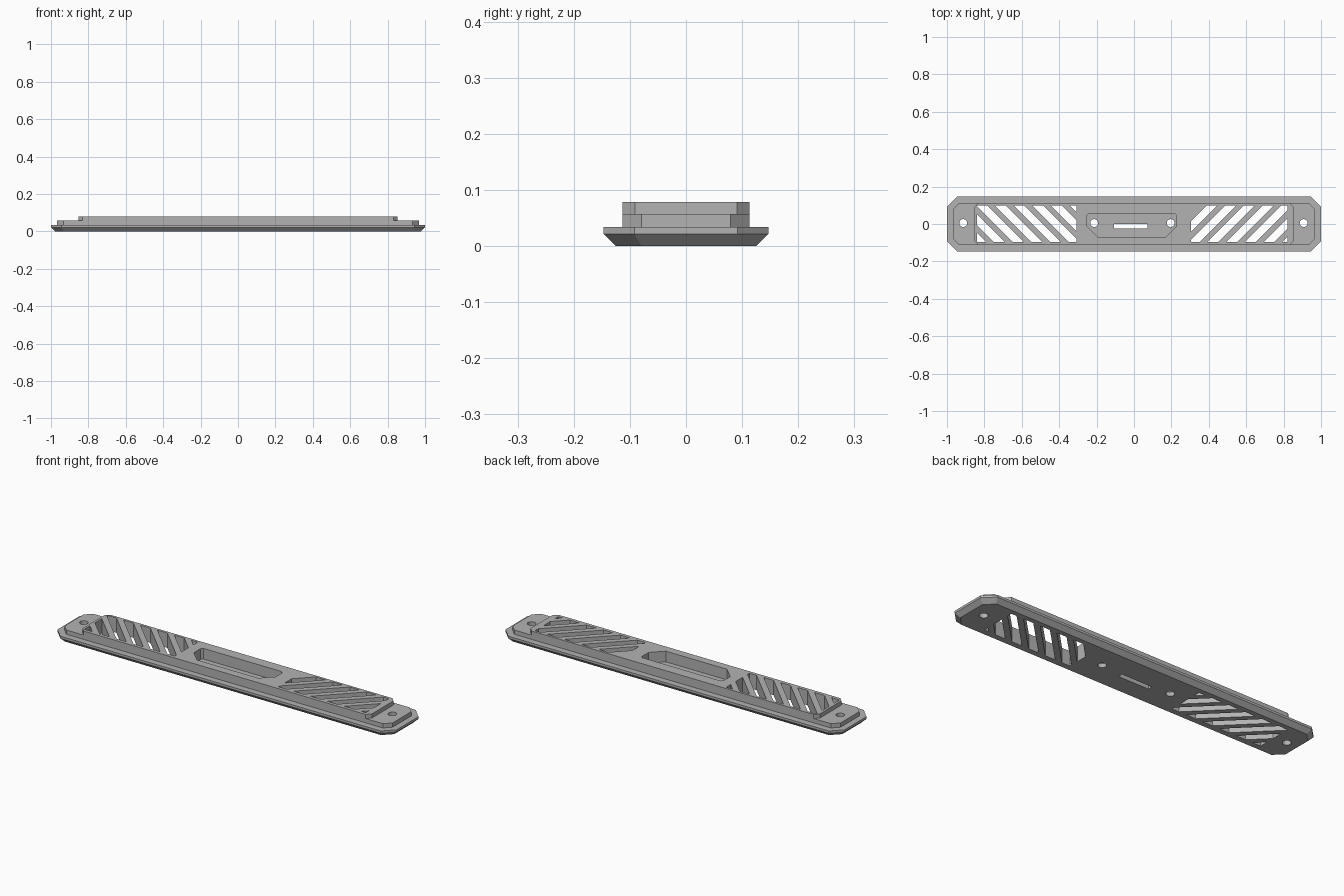
import bpy
import bmesh
import math

if "Cube" in bpy.data.objects:
    bpy.data.objects.remove(bpy.data.objects["Cube"])

GREY = bpy.data.materials.new("plain grey")
GREY.use_nodes = True
GREY.diffuse_color = (0.45, 0.45, 0.45, 1)
GREY.node_tree.nodes["Principled BSDF"].inputs["Base Color"].default_value = GREY.diffuse_color


def octagon(hx, hy, c):
    """Rectangle outline with cut corners."""
    return [(hx - c, -hy), (hx, c - hy), (hx, hy - c), (hx - c, hy),
            (c - hx, hy), (-hx, hy - c), (-hx, c - hy), (c - hx, -hy)]


def loft(bm, rings):
    """Closed solid through (outline, height) rings."""
    loops = [[bm.verts.new((x, y, z)) for x, y in pts] for pts, z in rings]
    n = len(loops[0])
    for a, b in zip(loops, loops[1:]):
        for i in range(n):
            j = (i + 1) % n
            bm.faces.new((a[i], a[j], b[j], b[i]))
    bm.faces.new(loops[0][::-1])
    bm.faces.new(loops[-1])


def prism(bm, pts, low=-0.05, high=0.15):
    loft(bm, [(pts, low), (pts, high)])


def finish(name, bm):
    bmesh.ops.recalc_face_normals(bm, faces=bm.faces[:])
    mesh = bpy.data.meshes.new(name)
    bm.to_mesh(mesh)
    bm.free()
    mesh.materials.append(GREY)
    obj = bpy.data.objects.new(name, mesh)
    bpy.context.collection.objects.link(obj)
    return obj


def rectangle(x0, x1, y0, y1):
    return [(x0, y0), (x1, y0), (x1, y1), (x0, y1)]


def clip(pts, slope, limit, sign):
    """Keep the outline part where sign * (x + slope * y - limit) >= 0."""
    out = []
    for p, q in zip(pts, pts[1:] + pts[:1]):
        dp, dq = (sign * (v[0] + slope * v[1] - limit) for v in (p, q))
        if dp >= 0:
            out.append(p)
        if dp * dq < 0:
            t = dp / (dp - dq)
            out.append((p[0] + t * (q[0] - p[0]), p[1] + t * (q[1] - p[1])))
    return out


def vents(bm, window, slope, start, step, count):
    """Diagonal slots trimmed to a rectangular window."""
    for k in range(count):
        u = start + k * step
        pts = clip(clip(window, slope, u, 1), slope, u + 0.058, -1)
        if len(pts) > 2:
            prism(bm, pts)


# Through cuts: vents, screw holes, centre slot
bm = bmesh.new()
vents(bm, rectangle(-0.84, -0.307, -0.095, 0.1), 1, -0.245, -0.1, 8)
vents(bm, rectangle(0.305, 0.82, -0.095, 0.1), -1, 0.289, 0.1, 7)
for cx in (-0.913, -0.213, 0.196, 0.907):
    prism(bm, [(cx + 0.021 * math.cos(a), 0.005 + 0.021 * math.sin(a))
               for a in (math.tau * i / 24 for i in range(24))])
prism(bm, rectangle(-0.108, 0.073, -0.025, 0.0))
through_cutter = finish("through_cutter", bm)

# Centre pocket
bm = bmesh.new()
prism(bm, [(-0.193, -0.07), (0.168, -0.07), (0.228, -0.01), (0.228, 0.046),
           (0.218, 0.056), (-0.243, 0.056), (-0.253, 0.046), (-0.253, -0.01)], 0.022)
pocket_cutter = finish("pocket_cutter", bm)

# Three stacked tiers
tiers = {
    "base_plate": [(octagon(0.977, 0.125, 0.046), 0), (octagon(1, 0.147, 0.055), 0.022),
                   (octagon(1, 0.147, 0.055), 0.034)],
    "middle_step": [(octagon(0.967, 0.113, 0.034), z) for z in (0.034, 0.057)],
    "raised_panel": [(octagon(0.853, 0.113, 0.022), z) for z in (0.057, 0.079)],
}
cutters = (through_cutter, pocket_cutter)
for name, rings in tiers.items():
    bm = bmesh.new()
    loft(bm, rings)
    tier = finish(name, bm)
    for cutter in cutters:
        mod = tier.modifiers.new("cut", 'BOOLEAN')
        mod.operation = 'DIFFERENCE'
        mod.solver = 'EXACT'
        mod.object = cutter
    graph = bpy.context.evaluated_depsgraph_get()
    cut_mesh = bpy.data.meshes.new_from_object(tier.evaluated_get(graph))
    tier.modifiers.clear()
    tier.data = cut_mesh

for cutter in cutters:
    bpy.data.objects.remove(cutter)
